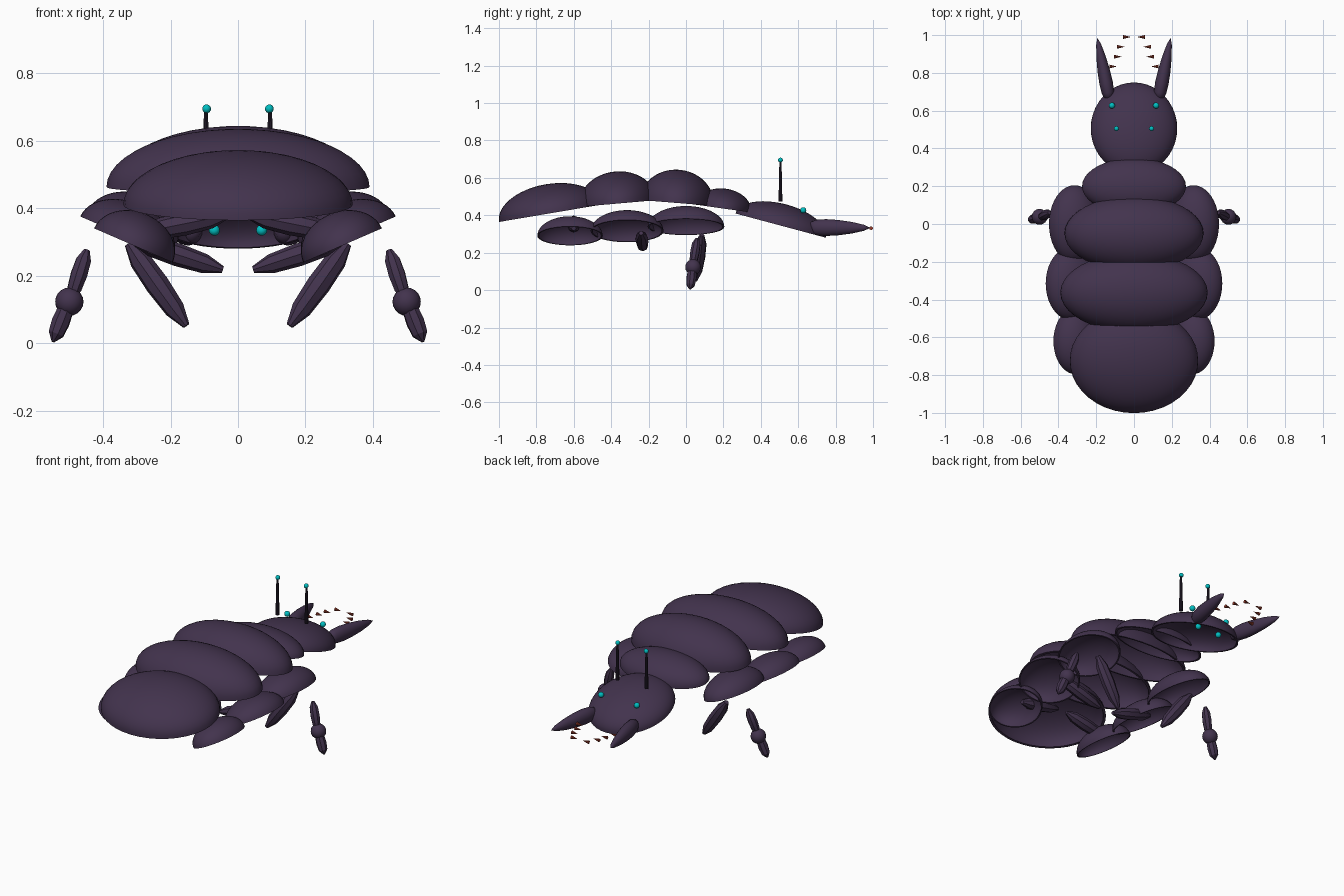
import bpy, bmesh, math
from mathutils import Vector, Matrix, Euler

if "Cube" in bpy.data.objects:
    bpy.data.objects.remove(bpy.data.objects["Cube"])


def material(name, rgb):
    m = bpy.data.materials.new(name)
    m.diffuse_color = (*rgb, 1)
    m.use_nodes = True
    m.node_tree.nodes["Principled BSDF"].inputs["Base Color"].default_value = m.diffuse_color
    return m


SHELL = material("dark plum shell", (0.055, 0.033, 0.075))
STALK = material("near black stalk", (0.022, 0.015, 0.03))
CYAN = material("cyan glow", (0.0, 0.52, 0.54))
RUST = material("rust red", (0.3, 0.045, 0.025))


def finish(name, bm, mat, angle=35):
    bmesh.ops.remove_doubles(bm, verts=bm.verts, dist=1e-5)
    bmesh.ops.recalc_face_normals(bm, faces=bm.faces)
    me = bpy.data.meshes.new(name)
    bm.to_mesh(me)
    bm.free()
    me.materials.append(mat)
    ob = bpy.data.objects.new(name, me)
    bpy.context.collection.objects.link(ob)
    bpy.ops.object.select_all(action='DESELECT')
    ob.select_set(True)
    bpy.context.view_layer.objects.active = ob
    bpy.ops.object.shade_smooth_by_angle(angle=math.radians(angle))
    return ob


def revolve(name, profile, sides, matrix, mat, angle=35):
    """Spin (radius, height) points around local z."""
    bm = bmesh.new()
    vs = [bm.verts.new((r, 0, z)) for r, z in profile]
    es = [bm.edges.new(p) for p in zip(vs, vs[1:])]
    bmesh.ops.spin(bm, geom=vs + es, cent=(0, 0, 0), axis=(0, 0, 1),
                   angle=2 * math.pi, steps=sides, use_duplicate=False)
    bmesh.ops.remove_doubles(bm, verts=bm.verts, dist=1e-5)
    bm.transform(matrix)
    return finish(name, bm, mat, angle)


def dome(name, centre, size, pitch=0, roll=0):
    """Hollow half ellipsoid with a thin wall, open underneath."""
    arc = [i * math.pi / 24 for i in range(13)]
    outer = [(math.sin(a), math.cos(a)) for a in arc]
    inner = [(r * 0.955, z * 0.94) for r, z in reversed(outer)]
    rot = Euler((math.radians(pitch), math.radians(roll), 0)).to_matrix().to_4x4()
    mtx = Matrix.Translation(centre) @ rot @ Matrix.Diagonal((*size, 1))
    revolve(name, outer + inner, 40, mtx, SHELL)


def rod(name, a, b, profile, sides, mat, angle=35, flat=1.0):
    """Revolved part from a to b; profile is (radius, fraction of length)."""
    a, b = Vector(a), Vector(b)
    d = b - a
    rot = d.to_track_quat('Z', 'Y').to_matrix().to_4x4()
    mtx = Matrix.Translation(a) @ rot @ Matrix.Diagonal((flat, 1, d.length, 1))
    revolve(name, profile, sides, mtx, mat, angle)


def ball(name, centre, r, mat):
    bm = bmesh.new()
    bmesh.ops.create_uvsphere(bm, u_segments=16, v_segments=10, radius=r,
                              matrix=Matrix.Translation(centre))
    finish(name, bm, mat)


def spindle(r, tip=0.3):
    return [(0, 0), (r * 0.35, 0.0), (r * 0.9, 0.2), (r, 0.5),
            (r * 0.85, 0.8), (r * tip, 1), (0, 1)]


# Overlapping back shells, tail to head
dome("tail_shell", (0, -0.724, 0.411), (0.34, 0.28, 0.157), 9.6)
dome("rear_back_shell", (0, -0.363, 0.463), (0.39, 0.21, 0.172), 5)
dome("front_back_shell", (0, -0.05, 0.466), (0.368, 0.2, 0.178), -4.6)
dome("neck_shell", (0, 0.2, 0.436), (0.275, 0.15, 0.107), -8)
dome("head_shell", (0, 0.506, 0.345), (0.229, 0.25, 0.117), -15)

# Side plates: name, centre, half sizes, roll
PLATES = [("front", (0.315, 0.0, 0.338), (0.142, 0.205, 0.108), 18),
          ("middle", (0.33, -0.315, 0.316), (0.15, 0.195, 0.103), 23.5),
          ("rear", (0.31, -0.62, 0.29), (0.127, 0.175, 0.1), 23.5)]

for s, side in ((1, "right"), (-1, "left")):
    for name, (x, y, z), size, roll in PLATES:
        dome(f"{name}_side_plate_{side}", (s * x, y, z), size, 0, -s * roll)

    # Front leg: thigh, outer shin, knee and foot
    rod(f"front_thigh_{side}", (s * 0.325, 0.085, 0.295), (s * 0.153, 0.05, 0.052),
        spindle(0.036), 8, SHELL, 20)
    rod(f"front_shin_{side}", (s * 0.448, 0.06, 0.277), (s * 0.495, 0.035, 0.13),
        spindle(0.026), 8, SHELL, 20)
    ball(f"front_knee_{side}", (s * 0.5, 0.038, 0.123), 0.042, SHELL)
    rod(f"front_foot_{side}", (s * 0.503, 0.035, 0.12), (s * 0.549, 0.022, 0.004),
        spindle(0.028, 0.15), 8, SHELL, 20)

    # Folded legs tucked under the body
    rod(f"middle_leg_{side}", (s * 0.31, -0.24, 0.305), (s * 0.045, -0.23, 0.218),
        spindle(0.034), 8, SHELL, 20)
    rod(f"rear_leg_{side}", (s * 0.28, -0.6, 0.33), (s * 0.03, -0.6, 0.38),
        spindle(0.035), 8, SHELL, 20)

    # Tapered jaw
    rod(f"jaw_{side}", (s * 0.13, 0.655, 0.335), (s * 0.194, 0.985, 0.333),
        [(0, 0), (0.028, 0.03), (0.041, 0.12), (0.045, 0.28), (0.041, 0.48),
         (0.031, 0.7), (0.016, 0.9), (0, 1)], 20, SHELL, 50, 0.8)

    # Small jaw teeth
    for i, (x, y) in enumerate([(0.037, 0.99), (0.07, 0.938),
                                (0.085, 0.886), (0.11, 0.834)]):
        rod(f"tooth_{i + 1}_{side}", (s * (x + 0.02), y, 0.331),
            (s * (x - 0.02), y, 0.331), [(0, 0), (0.01, 0), (0, 1)], 8, RUST)

    # Antenna and eyes
    rod(f"antenna_{side}", (s * 0.095, 0.505, 0.475), (s * 0.095, 0.505, 0.69),
        [(0, 0), (0.011, 0), (0.006, 1), (0, 1)], 10, STALK)
    ball(f"antenna_tip_{side}", (s * 0.093, 0.505, 0.695), 0.013, CYAN)
    ball(f"upper_eye_{side}", (s * 0.117, 0.627, 0.427), 0.016, CYAN)
    ball(f"lower_eye_{side}", (s * 0.07, 0.62, 0.335), 0.016, CYAN)
